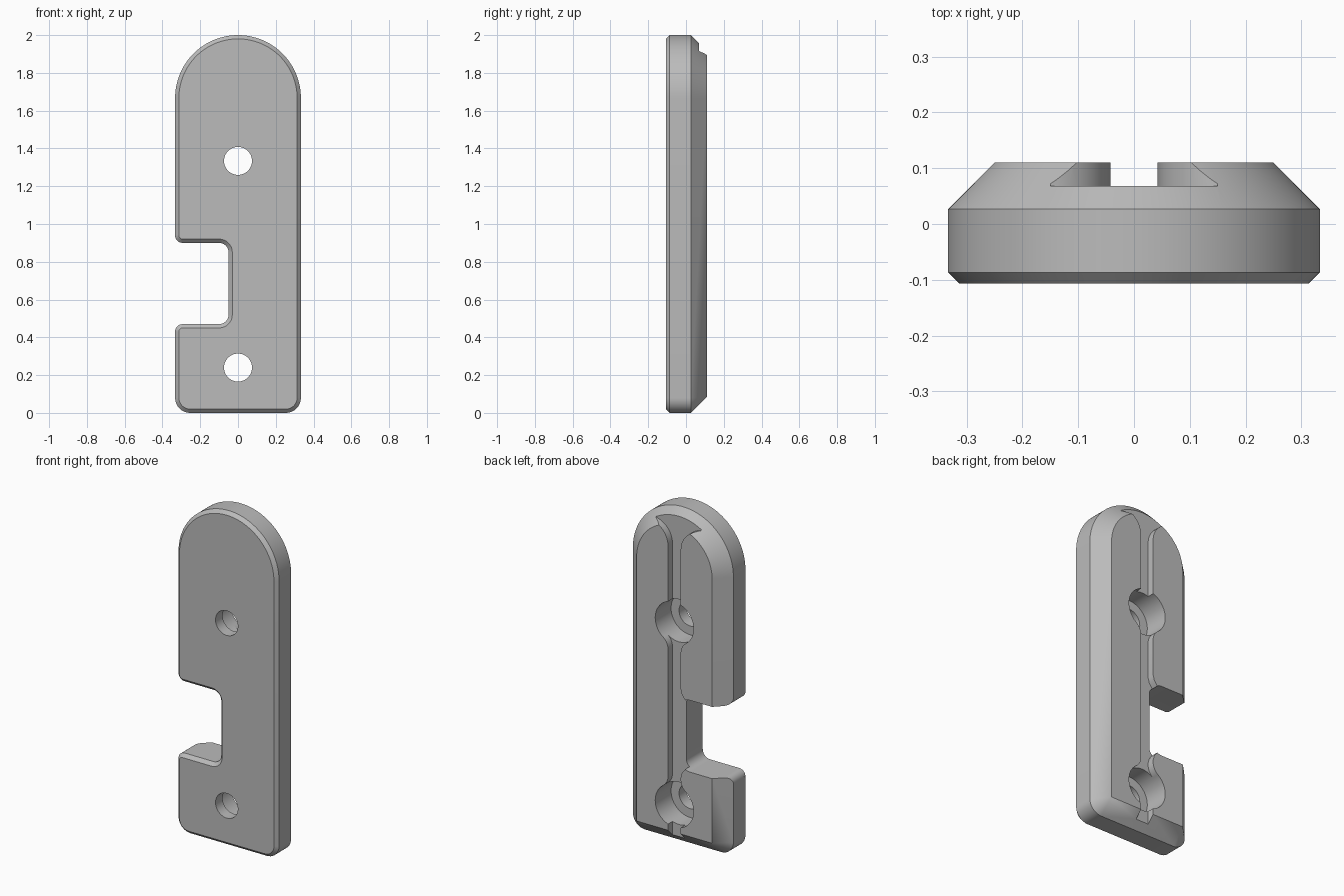
import bpy
import bmesh
from math import sin, cos, pi, radians

cube = bpy.data.objects.get("Cube")
if cube:
    bpy.data.objects.remove(cube, do_unlink=True)

HALF, FRONT, BACK = 0.333, -0.107, 0.11
BEVEL, SLOPE = 0.02, 0.083          # front bevel, wide back chamfer
FLOOR = 0.068                       # groove floor depth
HOLES = (0.24, 1.334)               # screw hole heights

grey = bpy.data.materials.new("satin grey")
grey.use_nodes = True
grey.diffuse_color = (0.5, 0.5, 0.5, 1)
grey.node_tree.nodes["Principled BSDF"].inputs["Base Color"].default_value = (0.5, 0.5, 0.5, 1)


def arc(cx, cz, r, start, end, steps=10):
    angles = [radians(start + (end - start) * i / steps) for i in range(steps + 1)]
    return [(cx + r * cos(a), cz + r * sin(a)) for a in angles]


def loft(name, layers):
    """Join equal-length x/z outlines placed at successive depths."""
    bm = bmesh.new()
    rings = [[bm.verts.new((x, y, z)) for x, z in outline] for y, outline in layers]
    n = len(rings[0])
    for a, b in zip(rings, rings[1:]):
        for i in range(n):
            j = (i + 1) % n
            bm.faces.new((a[i], a[j], b[j], b[i]))
    bm.faces.new(rings[0])
    bm.faces.new(rings[-1])
    bmesh.ops.remove_doubles(bm, verts=bm.verts, dist=0.00001)
    bmesh.ops.recalc_face_normals(bm, faces=bm.faces)
    mesh = bpy.data.meshes.new(name)
    bm.to_mesh(mesh)
    bm.free()
    mesh.materials.append(grey)
    obj = bpy.data.objects.new(name, mesh)
    bpy.context.collection.objects.link(obj)
    return obj


def plate_outline(d):
    """Arched plate with rounded bottom corners, inset by d."""
    w, r = HALF - d, max(0.08 - d, 0)
    return (arc(0, 2 - HALF, w, 0, 180, 64)
            + arc(-w + r, d + r, r, 180, 270)
            + arc(w - r, d + r, r, 270, 360))


def notch_outline(d):
    """Side notch with rounded corners, grown by d."""
    x, low, high = -0.05 + d, 0.47 - d, 0.90 + d
    ri, ro, lip = 0.05 + d, 0.04 - d, -HALF + 0.04
    return ([(-0.5, 0.43)] + arc(lip, 0.43, ro, 176, 90)
            + arc(x - ri, low + ri, ri, 270, 360)
            + arc(x - ri, high - ri, ri, 0, 90)
            + arc(lip, 0.94, ro, 270, 184) + [(-0.5, 0.94)])


def groove_side(extra):
    """One side of the groove, bottom to top, blended into the screw recesses."""
    low, high = HOLES
    w, r, dz = 0.042, 0.08, 0.167
    bend = 53.8
    return ([(w, -0.1), (w, low)]
            + arc(w + r, low + dz, r, 180 + bend, 180)
            + extra
            + arc(w + r, high - dz, r, 180, 180 - bend)
            + [(w, high)]
            + arc(w + 0.13, 1.785, 0.13, 180, 100, 16)
            + [(0.149, 2.2)])


def carve(obj, cutter):
    mod = obj.modifiers.new("carve", 'BOOLEAN')
    mod.operation = 'DIFFERENCE'
    mod.solver = 'EXACT'
    mod.object = cutter
    bpy.context.view_layer.objects.active = obj
    bpy.ops.object.modifier_apply(modifier=mod.name)
    bpy.data.objects.remove(cutter, do_unlink=True)


# Main plate
plate = loft("mounting_plate", [
    (FRONT, plate_outline(BEVEL)), (FRONT + BEVEL, plate_outline(0)),
    (BACK - SLOPE, plate_outline(0)), (BACK, plate_outline(SLOPE))])

# Side notch, bevelled on the front only
carve(plate, loft("notch_cutter", [
    (FRONT - 0.005, notch_outline(BEVEL + 0.005)),
    (FRONT + BEVEL, notch_outline(0)), (0.3, notch_outline(0))]))

# Back groove, opening into the notch and flaring at the top
opening = [(0.042, 0.42), (0.05, 0.45), (0.08, 0.49),
           (0.08, 0.88), (0.05, 0.92), (0.042, 0.95)]
groove = groove_side([]) + [(-x, z) for x, z in reversed(groove_side(opening))]
carve(plate, loft("groove_cutter", [(FLOOR, groove), (0.3, groove)]))

# Screw holes with wide recesses on the back
for z in HOLES:
    for radius, start in ((0.127, -0.04), (0.074, -0.3)):
        circle = arc(0, z, radius, 0, 360, 64)[:-1]
        carve(plate, loft("hole_cutter", [(start, circle), (0.3, circle)]))

bpy.ops.object.select_all(action='DESELECT')
plate.select_set(True)
bpy.context.view_layer.objects.active = plate
bpy.ops.object.shade_smooth_by_angle(angle=radians(25))
